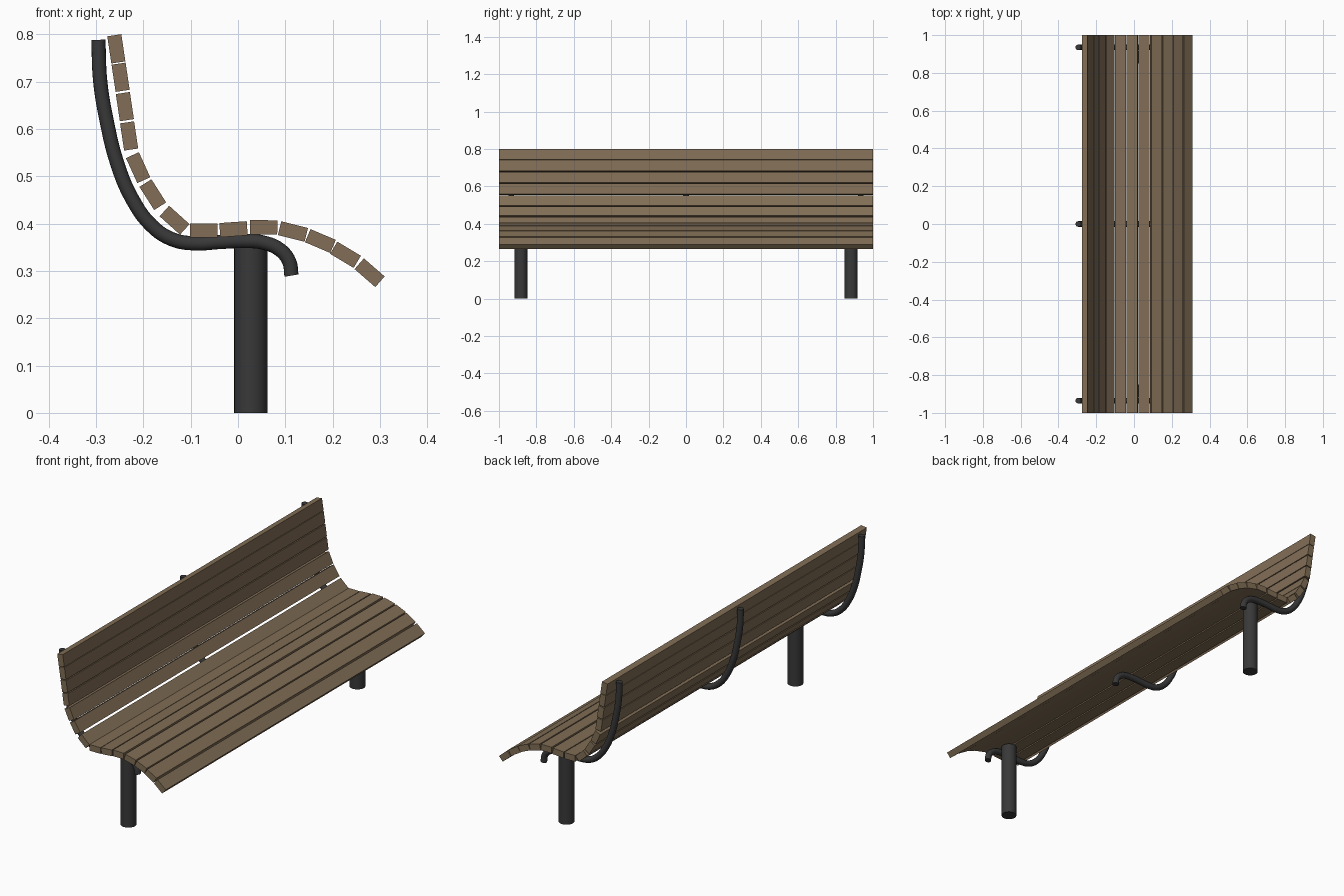
import bpy, math

if "Cube" in bpy.data.objects:
    bpy.data.objects.remove(bpy.data.objects["Cube"])


def material(name, rgb):
    m = bpy.data.materials.new(name)
    m.diffuse_color = (*rgb, 1)
    m.use_nodes = True
    m.node_tree.nodes["Principled BSDF"].inputs["Base Color"].default_value = m.diffuse_color
    return m


wood = material("brown wood", (0.22, 0.155, 0.092))
metal = material("dark metal", (0.04, 0.04, 0.04))

# Slats: centre x, centre z, tilt in degrees, from top of back to seat front
slats = [
    (-0.257, 0.769, -81.5), (-0.248, 0.709, -81.5), (-0.239, 0.647, -81.5),
    (-0.230, 0.585, -81.5), (-0.211, 0.518, -65.5), (-0.180, 0.461, -57.5),
    (-0.134, 0.407, -42), (-0.072, 0.385, 0), (-0.0095, 0.388, 4),
    (0.054, 0.392, -0.5), (0.116, 0.383, -14), (0.174, 0.363, -23),
    (0.227, 0.334, -31), (0.278, 0.296, -41),
]
for i, (x, z, tilt) in enumerate(slats):
    bpy.ops.mesh.primitive_cube_add(size=1, location=(x, 0, z),
                                    rotation=(0, -math.radians(tilt), 0))
    ob = bpy.context.object
    ob.name = f"slat_{i + 1}"
    ob.scale = (0.058, 2, 0.03)
    ob.data.materials.append(wood)

# Curved tube brackets carrying the slats
path = [
    (-0.295, 0.788), (-0.291, 0.70), (-0.278, 0.62), (-0.2545, 0.525),
    (-0.223, 0.451), (-0.183, 0.396), (-0.14, 0.367), (-0.092, 0.358),
    (-0.039, 0.361), (0.014, 0.363), (0.052, 0.360), (0.088, 0.345),
    (0.108, 0.32), (0.113, 0.29),
]
for name, y in (("left", -0.935), ("middle", 0), ("right", 0.935)):
    cu = bpy.data.curves.new(f"bracket_{name}", 'CURVE')
    cu.dimensions = '3D'
    cu.bevel_depth = 0.015
    cu.bevel_resolution = 6
    cu.resolution_u = 5
    cu.use_fill_caps = True
    sp = cu.splines.new('BEZIER')
    sp.bezier_points.add(len(path) - 1)
    for p, (x, z) in zip(sp.bezier_points, path):
        p.co = (x, y, z)
        p.handle_left_type = p.handle_right_type = 'AUTO'
    cu.materials.append(metal)
    ob = bpy.data.objects.new(f"bracket_{name}", cu)
    bpy.context.collection.objects.link(ob)
    bpy.ops.object.select_all(action='DESELECT')
    ob.select_set(True)
    bpy.context.view_layer.objects.active = ob
    bpy.ops.object.convert(target='MESH')
    bpy.ops.object.shade_smooth_by_angle(angle=math.radians(40))

# Round posts
for name, y in (("left", -0.883), ("right", 0.883)):
    h = 0.37
    bpy.ops.mesh.primitive_cylinder_add(vertices=32, radius=0.035, depth=h,
                                        location=(0.027, y, h / 2))
    ob = bpy.context.object
    ob.name = f"post_{name}"
    ob.data.materials.append(metal)
    bpy.ops.object.shade_smooth_by_angle(angle=math.radians(40))
